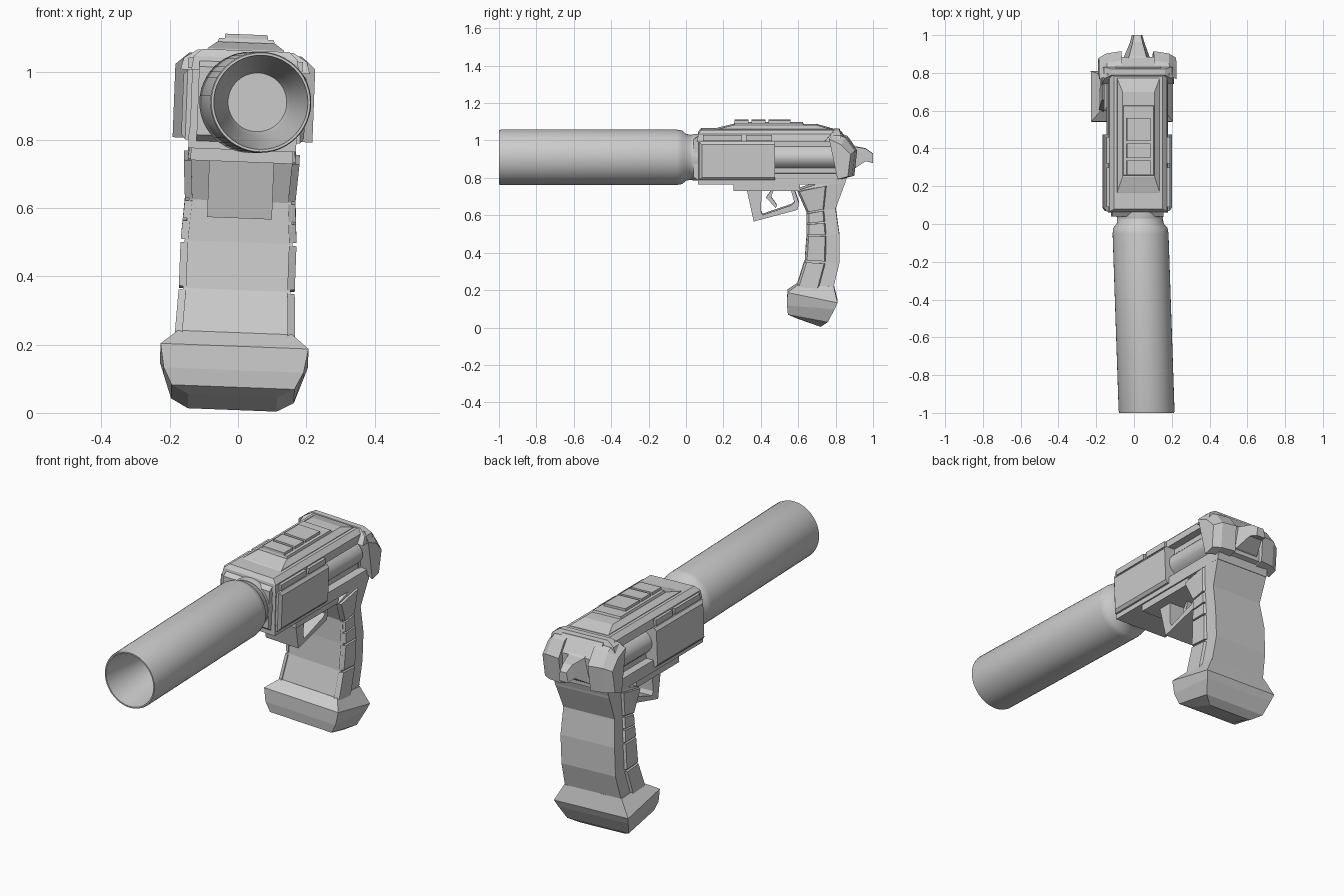
import bpy, bmesh, math
from mathutils import Matrix, Vector

if "Cube" in bpy.data.objects:
    bpy.data.objects.remove(bpy.data.objects["Cube"])

# The gun body is rolled slightly about its long axis and sits a little right of centre
CX, PIVOT_Z = 0.017, 0.9
PLACE = (Matrix.Translation((CX, 0, PIVOT_Z)) @ Matrix.Rotation(math.radians(2.2), 4, 'Y')
         @ Matrix.Translation((0, 0, -PIVOT_Z)))


def loft(name, rings, closed=False, place=True):
    """Skin a list of equal-length rings; cap the ends unless closed."""
    bm = bmesh.new()
    rows = [[bm.verts.new(p) for p in r] for r in rings]
    n = len(rows[0])
    pairs = list(zip(rows, rows[1:] + rows[:1])) if closed else list(zip(rows, rows[1:]))
    for a, b in pairs:
        for i in range(n):
            j = (i + 1) % n
            bm.faces.new((a[i], a[j], b[j], b[i]))
    if not closed:
        bm.faces.new(rows[0])
        bm.faces.new(rows[-1])
    bmesh.ops.recalc_face_normals(bm, faces=bm.faces)
    if place:
        bm.transform(PLACE)
    mesh = bpy.data.meshes.new(name)
    bm.to_mesh(mesh)
    bm.free()
    ob = bpy.data.objects.new(name, mesh)
    bpy.context.collection.objects.link(ob)
    return ob


def prism(name, pts, x0, x1):
    """Extrude a (y, z) side profile from x0 to x1."""
    return loft(name, [[(x, y, z) for y, z in pts] for x in (x0, x1)])


def both(name, pts, x0, x1):
    prism(name + "_right", pts, x0, x1)
    prism(name + "_left", pts, -x1, -x0)


def rect(y0, y1, z0, z1):
    return [(y0, z0), (y1, z0), (y1, z1), (y0, z1)]


def hip(name, levels):
    """Stacked rectangles: (z, half width, y0, y1)."""
    return loft(name, [[(-h, a, z), (h, a, z), (h, b, z), (-h, b, z)] for z, h, a, b in levels])


def section(yf, zf, yr, zr, h):
    return [(-h, yf, zf), (h, yf, zf), (h, yr, zr), (-h, yr, zr)]


def smooth(ob):
    bpy.ops.object.select_all(action='DESELECT')
    ob.select_set(True)
    bpy.context.view_layer.objects.active = ob
    bpy.ops.object.shade_smooth_by_angle(angle=math.radians(35))


def turned(name, prof, closed=False, n=48):
    """Lathe a (y, radius) profile about the slightly yawed barrel axis."""
    rings = [[(0.033 - 0.034 * y + r * math.cos(2 * math.pi * i / n), y,
               0.91 + r * math.sin(2 * math.pi * i / n)) for i in range(n)] for y, r in prof]
    smooth(loft(name, rings, closed, place=False))


# Suppressor with a hollow front and a collar
turned("suppressor", [(-0.7, 0.086), (-0.72, 0.092), (-0.75, 0.098), (-0.97, 0.134), (-1, 0.138),
                      (-1, 0.145), (-0.99, 0.148), (-0.05, 0.148), (-0.02, 0.143), (0, 0.125), (0.04, 0.118)])
turned("barrel_collar", [(0.03, 0.122), (0.05, 0.125), (0.09, 0.125)])

# Receiver: front frame, core, lower frame and rail
prism("front_frame", [(0.04, 0.81), (0.075, 0.785), (0.075, 1.035), (0.04, 1.01)], -0.135, 0.135)
prism("receiver_core", rect(0.065, 0.83, 0.78, 1.03), -0.115, 0.115)
prism("lower_frame", [(0.065, 0.77), (0.85, 0.77), (0.86, 0.83), (0.065, 0.83)], -0.158, 0.158)
prism("front_block", rect(0.065, 0.475, 0.78, 1.0), -0.155, 0.155)
prism("under_rail", [(0.255, 0.735), (0.61, 0.735), (0.61, 0.775), (0.255, 0.775)], -0.15, 0.15)
for s, side in ((1, "right"), (-1, "left")):
    loft("side_plate_" + side, [
        [(s * x, y, z) for y, z in rect(0.085 - g, 0.475, 0.81 - g, 0.985 + g)]
        for x, g in ((0.15, 0.015), (0.168, 0.015), (0.18, 0))])

# Rounded chamber visible behind the side plates
n = 40
smooth(loft("chamber", [[(0.152 * math.cos(2 * math.pi * i / n), y, 0.915 + 0.088 * math.sin(2 * math.pi * i / n))
                         for i in range(n)] for y in (0.46, 0.8)]))

# Stepped top cover
hip("top_cover", [(1.0, 0.158, 0.06, 0.82), (1.04, 0.152, 0.065, 0.81), (1.062, 0.128, 0.08, 0.78)])
hip("rear_cover_flare", [(1.0, 0.19, 0.74, 0.83), (1.035, 0.18, 0.77, 0.83), (1.06, 0.14, 0.79, 0.82)])
hip("top_cap", [(1.055, 0.112, 0.155, 0.78), (1.065, 0.112, 0.17, 0.77), (1.085, 0.085, 0.25, 0.70)])
hip("top_step", [(1.08, 0.085, 0.255, 0.63), (1.096, 0.08, 0.26, 0.625)])
for i, (a, b) in enumerate(((0.26, 0.335), (0.35, 0.425), (0.44, 0.56))):
    hip(f"top_panel_{i}", [(1.09, 0.064, a, b), (1.109, 0.062, a, b)])
for i, (a, b) in enumerate(((0.09, 0.30), (0.32, 0.46))):
    both(f"cover_rail_{i}", rect(a, b, 1.005, 1.035), 0.14, 0.168)

# Rear plate, angled wings and hammer spur
prism("rear_plate", [(0.79, 1.045), (0.83, 1.045), (0.885, 0.97), (0.88, 0.82), (0.82, 0.80)], -0.12, 0.12)
for s, side in ((1, "right"), (-1, "left")):
    loft("rear_wing_" + side, [[(s * x, y - d, z - c) for (y, z), c in
                                zip([(0.80, 1.05), (0.865, 1.02), (0.915, 0.95), (0.90, 0.815), (0.845, 0.80)],
                                    (t, t, t * 0.5, 0, 0))]
                               for x, d, t in ((0.085, 0, 0), (0.165, 0.012, 0), (0.205, 0.035, 0.035))])
top = [(0.85, 1.0, 0.075), (0.89, 0.97, 0.06), (0.96, 0.958, 0.035), (1.0, 0.93, 0.025)]
low = [0.83, 0.845, 0.89, 0.88]
loft("hammer_spur", [[(-h * 1.1, y, b), (h * 1.1, y, b), (h * 0.75, y, z), (-h * 0.75, y, z)]
                     for (y, z, h), b in zip(top, low)])

# Trigger and guard
prism("trigger_guard", [(0.325, 0.74), (0.362, 0.57), (0.595, 0.632), (0.605, 0.665), (0.58, 0.74),
                        (0.56, 0.74), (0.58, 0.672), (0.565, 0.658), (0.41, 0.605), (0.40, 0.625),
                        (0.405, 0.74)], -0.095, 0.095)
prism("trigger", [(0.435, 0.76), (0.455, 0.735), (0.428, 0.695), (0.48, 0.64), (0.487, 0.655),
                  (0.455, 0.70), (0.48, 0.76)], -0.035, 0.035)

# Grip: core, separate side strips along the front half, flared base
grip = [(0.785, 0.80, 0.86, 0.81, 0.152), (0.60, 0.74, 0.853, 0.785, 0.158), (0.65, 0.62, 0.80, 0.64, 0.150),
        (0.65, 0.50, 0.82, 0.50, 0.158), (0.64, 0.36, 0.82, 0.35, 0.158), (0.595, 0.215, 0.785, 0.205, 0.165)]
loft("grip_core", [section(*g) for g in grip])


def strip_points(g, u, t0, t1):
    """Front and mid points on a grip side at height blend u."""
    a, b = g
    yf, zf, yr, zr, h = [p + (q - p) * u for p, q in zip(a, b)]
    return [(yf + (yr - yf) * t, zf + (zr - zf) * t, h) for t in (t0, t1)]


for k, pair in enumerate(zip(grip[1:], grip[2:])):
    for s, side in ((1, "right"), (-1, "left")):
        parts = ((0.03, 0.46), (0.52, 0.97)) if k == 1 else ((0.04, 0.96),)
        for m, (u0, u1) in enumerate(parts):
            rings = []
            for u in (u0, u1):
                (y0, z0, h), (y1, z1, _) = strip_points(pair, u, -0.03, 0.62)
                rings.append([(s * (h - 0.01), y0, z0), (s * (h + 0.012), y0 + 0.012, z0),
                              (s * (h + 0.012), y1 - 0.012, z1), (s * (h - 0.01), y1, z1)])
            loft(f"grip_strip_{k}_{m}_{side}", rings)

loft("grip_base", [section(*g) for g in (
    (0.60, 0.235, 0.79, 0.225, 0.168), (0.542, 0.195, 0.81, 0.14, 0.217), (0.54, 0.125, 0.795, 0.105, 0.205),
    (0.545, 0.075, 0.758, 0.035, 0.18), (0.60, 0.05, 0.72, 0.008, 0.13))])
